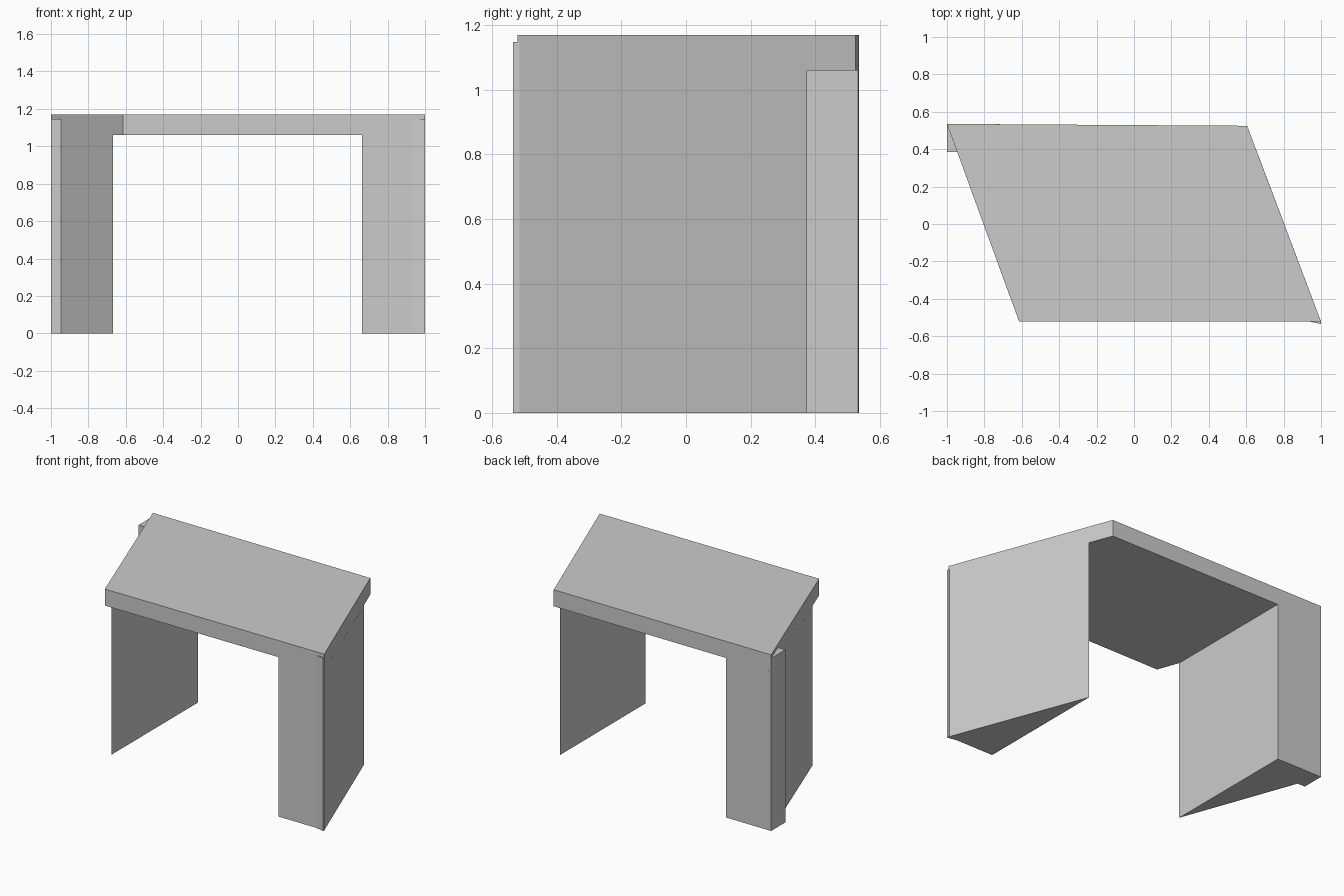
import bpy
import bmesh

if "Cube" in bpy.data.objects:
    bpy.data.objects.remove(bpy.data.objects["Cube"])


def prism(name, outline, z0, z1):
    """Extrude a counter-clockwise plan outline from z0 to z1."""
    bm = bmesh.new()
    base = bm.faces.new([bm.verts.new((x, y, z0)) for x, y in outline])
    top = bmesh.ops.extrude_face_region(bm, geom=[base])["geom"]
    verts = [v for v in top if isinstance(v, bmesh.types.BMVert)]
    bmesh.ops.translate(bm, vec=(0, 0, z1 - z0), verts=verts)
    bmesh.ops.recalc_face_normals(bm, faces=bm.faces)
    mesh = bpy.data.meshes.new(name)
    bm.to_mesh(mesh)
    bm.free()
    obj = bpy.data.objects.new(name, mesh)
    bpy.context.collection.objects.link(obj)
    return obj


SLAB_BOTTOM, SLAB_TOP, TAB_TOP = 1.06, 1.17, 1.147

# Skewed top slab
prism("top_slab", [(-0.615, -0.52), (1, -0.522), (0.605, 0.525), (-1, 0.535)],
      SLAB_BOTTOM, SLAB_TOP)

# Triangular legs under the two acute ends
prism("left_leg", [(-0.667, -0.378), (-0.667, 0.533), (-1, 0.535)], 0, SLAB_BOTTOM)
prism("right_leg", [(0.662, -0.521), (1, -0.522), (0.662, 0.375)], 0, SLAB_BOTTOM)

# Corner tabs standing just proud of the slab outline
prism("left_tab", [(-1, 0.385), (-0.944, 0.385), (-1, 0.535)], 0, TAB_TOP)
prism("right_tab", [(0.94, -0.522), (1, -0.535), (1, -0.515)], 0, TAB_TOP)
